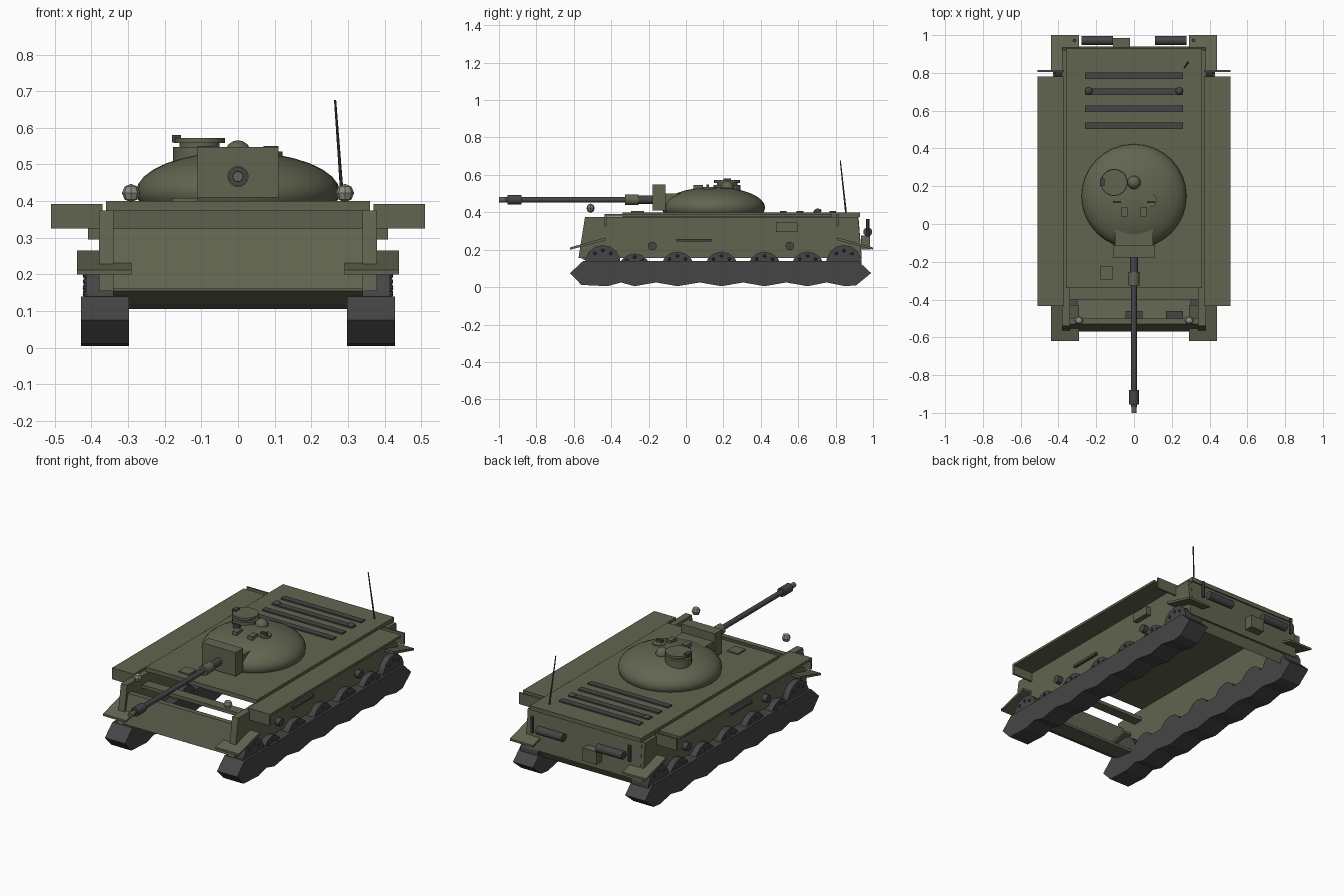
import bpy, bmesh, math
from mathutils import Vector, Matrix

if "Cube" in bpy.data.objects:
    bpy.data.objects.remove(bpy.data.objects["Cube"])


def material(name, rgb):
    m = bpy.data.materials.new(name)
    m.diffuse_color = (*rgb, 1)
    m.use_nodes = True
    m.node_tree.nodes["Principled BSDF"].inputs["Base Color"].default_value = m.diffuse_color
    return m


GREEN = material("olive_paint", (0.12, 0.13, 0.08))
DARK = material("dark_steel", (0.06, 0.06, 0.06))
PALE = material("lamp_paint", (0.27, 0.26, 0.2))


def finish(name, bm, mat, smooth=False):
    bmesh.ops.recalc_face_normals(bm, faces=bm.faces)
    me = bpy.data.meshes.new(name)
    bm.to_mesh(me)
    bm.free()
    me.materials.append(mat)
    ob = bpy.data.objects.new(name, me)
    bpy.context.collection.objects.link(ob)
    if smooth:
        bpy.ops.object.select_all(action='DESELECT')
        ob.select_set(True)
        bpy.context.view_layer.objects.active = ob
        bpy.ops.object.shade_smooth_by_angle(angle=math.radians(35))
    return ob


def box(name, x, y, z, mat=GREEN):
    bm = bmesh.new()
    size = Matrix.Diagonal((x[1] - x[0], y[1] - y[0], z[1] - z[0], 1))
    mid = Matrix.Translation((sum(x) / 2, sum(y) / 2, sum(z) / 2))
    bmesh.ops.create_cube(bm, size=1, matrix=mid @ size)
    return finish(name, bm, mat)


def rod(name, a, b, r, mat=DARK, sides=16, r2=None):
    a, b = Vector(a), Vector(b)
    bm = bmesh.new()
    rot = (b - a).to_track_quat('Z', 'Y').to_matrix().to_4x4()
    bmesh.ops.create_cone(bm, cap_ends=True, segments=sides, radius1=r, radius2=r if r2 is None else r2,
                          depth=(b - a).length, matrix=Matrix.Translation((a + b) / 2) @ rot)
    return finish(name, bm, mat, True)


def prism(name, x, pts, mat=GREEN):
    """Side profile of (y, z) points pushed along x."""
    bm = bmesh.new()
    f = bm.faces.new([bm.verts.new((x[0], y, z)) for y, z in pts])
    ext = bmesh.ops.extrude_face_region(bm, geom=[f])["geom"]
    bmesh.ops.translate(bm, vec=(x[1] - x[0], 0, 0), verts=[v for v in ext if isinstance(v, bmesh.types.BMVert)])
    return finish(name, bm, mat)


def ball(name, c, r, mat=GREEN, seg=16):
    bm = bmesh.new()
    bmesh.ops.create_uvsphere(bm, u_segments=seg, v_segments=seg // 2, radius=1,
                              matrix=Matrix.Translation(c) @ Matrix.Diagonal((*r, 1)))
    return finish(name, bm, mat, True)


def span(s, a, b):
    return tuple(sorted((s * a, s * b)))


# Hull shell, open underneath
box("deck", (-.36, .36), (-.34, .93), (.375, .40))
prism("rear_plate", (-.36, .36), [(.92, .40), (.94, .155), (.92, .155), (.90, .40)])
prism("lower_rear_plate", (-.30, .30), [(.93, .16), (.90, .105), (.88, .12), (.91, .16)])
prism("front_plate", (-.34, .34), [(-.57, .16), (-.53, .325), (-.50, .325), (-.54, .16)])
prism("lower_front_plate", (-.34, .34), [(-.56, .155), (-.50, .12), (-.38, .105), (-.38, .12), (-.50, .135), (-.54, .165)])
box("front_cross_strip", (-.34, .34), (-.40, -.34), (.305, .325))
box("deck_hatch", (-.18, -.11), (-.295, -.225), (.40, .408))
for y in (.52, .61, .70, .785):
    box("engine_grille", (-.26, .26), (y - .018, y + .018), (.40, .408), DARK)

wheels = [(-.445, .13, .095), (-.275, .095, .085), (-.045, .10, .09), (.19, .10, .09),
          (.42, .10, .09), (.65, .10, .09), (.845, .13, .095)]
# Track outline with a lower edge sagging under each wheel
track = [(-.62, .075), (-.55, .14), (.92, .14), (.99, .075), (.91, .01)]
lows = [.85, .65, .42, .19, -.045, -.275, -.42]
for i, y in enumerate(lows):
    track.append((y, .005))
    if i < len(lows) - 1:
        track.append(((y + lows[i + 1]) / 2, .025))
track.append((-.56, .012))

for s in (-1, 1):
    prism("hull_side", span(s, .34, .38), [(-.575, .155), (-.54, .375), (.92, .375), (.94, .155)])
    box("fender", span(s, .37, .51), (-.435, .78), (.378, .392))
    for y in (-.435, .805):
        box("fender_end_flap", span(s, .37, .51), (y, y + .01), (.325, .392))
    prism("front_mudguard", span(s, .29, .44), [(-.62, .20), (-.43, .25), (-.43, .265), (-.62, .212)])
    prism("rear_mudguard", span(s, .29, .44), [(1.0, .20), (.81, .25), (.81, .265), (1.0, .212)])
    # Running gear
    prism("track", span(s, .298, .428), track, DARK)
    for y, z, r in wheels:
        rod("road_wheel", (s * .30, y, z), (s * .415, y, z), r, DARK, 14)
        for a in (50, 90, 130):
            dy, dz = .066 * math.cos(math.radians(a)), .066 * math.sin(math.radians(a))
            ball("wheel_bolt", (s * .415, y + dy, z + dz), (.009, .009, .009), DARK, 8)
    # Hull side fittings
    for y in (-.18, .555):
        rod("side_cap", (s * .375, y, .22), (s * .41, y, .22), .023, DARK, 12)
    box("side_bar", span(s, .378, .395), (-.05, .14), (.243, .258), DARK)
    box("side_tool_box", span(s, .378, .41), (.48, .595), (.295, .345))
    # Lamps, exhausts, tools and deck caps
    ball("headlight", (s * .292, -.51, .422), (.025, .022, .025), PALE, 8)
    rod("exhaust", (s * .11, .972, .295), (s * .278, .972, .295), .024)
    rod("tow_bar", (s * .315, .972, .27), (s * .315, .972, .365), .01, DARK, 8)
    ball("deck_cap", (s * .24, .705, .408), (.02, .02, .012), DARK, 12)

box("rear_box", (-.11, -.02), (.935, .985), (.20, .275))
box("hook_block", (-.045, .045), (-.50, -.46), (.13, .16), DARK)
box("tow_hook", (.17, .26), (-.50, -.46), (.13, .16), DARK)
rod("antenna", (.285, .855, .40), (.265, .825, .676), .005, DARK, 8, .003)

# Turret: flattened dome cut flat at the deck
bm = bmesh.new()
bmesh.ops.create_uvsphere(bm, u_segments=32, v_segments=16, radius=1,
                          matrix=Matrix.Translation((0, .147, .425)) @ Matrix.Diagonal((.278, .276, .11, 1)))
cut = bmesh.ops.bisect_plane(bm, geom=bm.verts[:] + bm.edges[:] + bm.faces[:],
                             plane_co=(0, 0, .395), plane_no=(0, 0, 1), clear_inner=True)
bmesh.ops.holes_fill(bm, edges=bm.edges[:])
finish("turret_dome", bm, GREEN, True)
box("mantlet", (-.11, .11), (-.178, -.11), (.41, .548))
box("mantlet_neck", (-.10, .10), (-.12, .05), (.41, .50))

# Gun, from breech to muzzle
Z = .467
for name, y0, y1, r, mat in (("gun_collar", -.26, -.17, .022, DARK), ("gun_sleeve", -.325, -.255, .029, GREEN),
                             ("gun_barrel", -.97, -.2, .015, DARK), ("muzzle_brake", -.955, -.88, .026, DARK),
                             ("muzzle_tip", -1.0, -.95, .014, GREEN)):
    rod(name, (0, y0, Z), (0, y1, Z), r, mat)

# Cupola and roof fittings
C = (-.105, .22)
for name, z0, z1, r in (("cupola_base", .49, .547, .072), ("cupola_neck", .545, .56, .055), ("cupola_lid", .558, .572, .07)):
    rod(name, (*C, z0), (*C, z1), r, GREEN, 20)
box("cupola_sight", (-.18, -.155), (.20, .24), (.56, .58), DARK)
ball("roof_vent", (0, .22, .53), (.036, .036, .036))
rod("loader_hatch", (.085, .125, .51), (.085, .125, .535), .036, GREEN, 16)
for s in (-1, 1):
    box("periscope", (s * .05 - .015, s * .05 + .015), (.04, .09), (.51, .545))
    box("roof_lug", (s * .09 - .02, s * .09 + .02), (.11, .122), (.51, .55), DARK)
